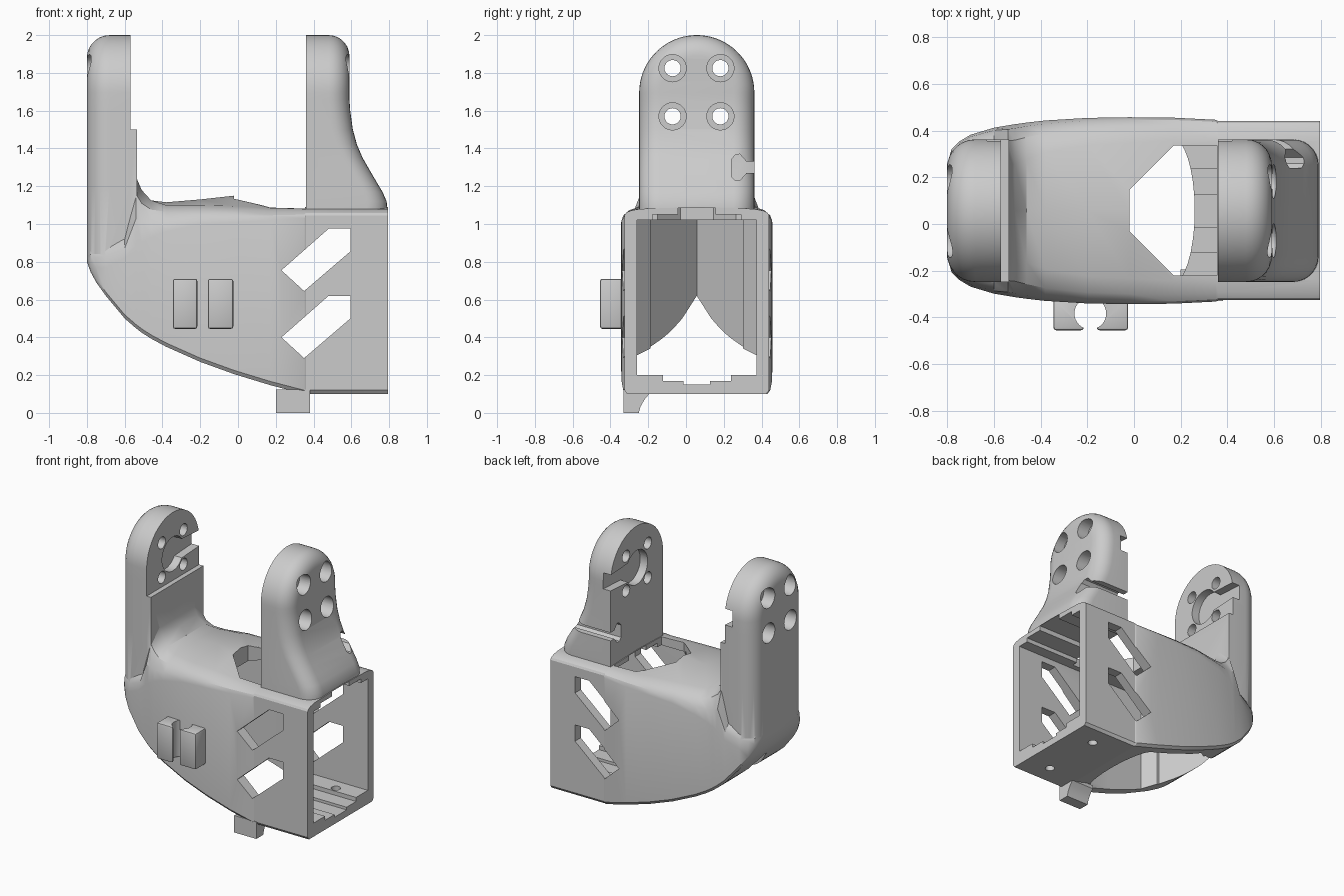
import bpy, bmesh
from math import sin, cos, pi

if "Cube" in bpy.data.objects:
    bpy.data.objects.remove(bpy.data.objects["Cube"])

CY = 0.057          # mid plane of the bracket in y
ARM_R, ARM_Z = 0.305, 1.695


def make(name, verts, faces):
    bm = bmesh.new()
    vs = [bm.verts.new(v) for v in verts]
    for f in faces:
        bm.faces.new([vs[i] for i in f])
    bmesh.ops.recalc_face_normals(bm, faces=bm.faces)
    me = bpy.data.meshes.new(name)
    bm.to_mesh(me)
    bm.free()
    ob = bpy.data.objects.new(name, me)
    bpy.context.collection.objects.link(ob)
    return ob


def prism(name, pts, axis, a, b):
    """Polygon extruded along an axis from a to b."""
    place = {'x': lambda p, h: (h, p[0], p[1]),
             'y': lambda p, h: (p[0], h, p[1]),
             'z': lambda p, h: (p[0], p[1], h)}[axis]
    n = len(pts)
    verts = [place(p, h) for h in (a, b) for p in pts]
    faces = [range(n), range(n, 2 * n)]
    faces += [(i, (i + 1) % n, n + (i + 1) % n, n + i) for i in range(n)]
    return make(name, verts, faces)


def rect(a0, a1, b0, b1):
    return [(a0, b0), (a1, b0), (a1, b1), (a0, b1)]


def disc(u, v, r, n=32):
    return [(u + r * cos(2 * pi * i / n), v + r * sin(2 * pi * i / n)) for i in range(n)]


def boolean(target, tool, op):
    tool.hide_render = True
    m = target.modifiers.new("bool", 'BOOLEAN')
    m.operation, m.object, m.solver = op, tool, 'EXACT'
    bpy.context.view_layer.objects.active = target
    bpy.ops.object.modifier_apply(modifier=m.name)
    bpy.data.objects.remove(tool)


def cut(target, pts, axis, a, b):
    boolean(target, prism("cutter", pts, axis, a, b), 'DIFFERENCE')


def arm(name, side, inner, outer_profile, bevel):
    """Upright lug with a round top and rounded outer edge; outer_profile is (z, x)."""
    outline = [(-1, z, x) for z, x in outer_profile]
    na = 36
    top_x = outer_profile[-1][1]
    arc = [pi - pi * i / (na - 1) for i in range(na)]
    outline += [(a, None, top_x) for a in arc]
    outline += [(1, z, x) for z, x in reversed(outer_profile)]
    n = len(outline)
    layers = [(0, None)] + [(bevel * (1 - cos(t)), bevel * (1 - sin(t)))
                            for t in [pi / 2 * k / 7 for k in range(8)]]
    verts = []
    for inset, back in layers:
        r = ARM_R - inset
        for a, z, x in outline:
            px = side * (inner if back is None else x - back)
            if z is None:
                verts.append((px, CY + r * cos(a), ARM_Z + r * sin(a)))
            else:
                verts.append((px, CY + a * r, z))
    faces = []
    last = len(layers) - 1
    for k in range(last):
        o, p = k * n, (k + 1) * n
        faces += [(o + i, o + i + 1, p + i + 1, p + i) for i in range(n - 1)]
        faces.append((o, p, p + n - 1, o + n - 1))
    for o in (0, last * n):
        faces += [(o + i, o + i + 1, o + n - 2 - i, o + n - 1 - i) for i in range(n // 2 - 1)]
    return make(name, verts, faces)


# Body: loft of cross-sections (x, half width, bottom, shoulder, top half width, top, ridge)
rows = [(-.80, .20, .80, .83, .16, .88, .88), (-.78, .265, .745, .80, .2, .9, .9),
        (-.75, .295, .69, .77, .22, .9, .9), (-.70, .325, .62, .77, .24, .92, .92),
        (-.60, .355, .50, .82, .24, .95, .95), (-.54, .365, .448, .88, .20, 1.25, 1.25),
        (-.51, .37, .425, .90, .20, 1.18, 1.18), (-.46, .377, .393, .93, .22, 1.125, 1.125),
        (-.38, .386, .35, .96, .25, 1.10, 1.115), (-.20, .397, .27, 1.0, .28, 1.10, 1.13),
        (-.02, .40, .205, 1.01, .29, 1.095, 1.15), (.17, .398, .147, 1.02, .30, 1.085, 1.11),
        (.35, .389, .10, 1.03, .30, 1.08, 1.09), (.36, .383, .10, 1.045, .30, 1.08, 1.09),
        (.795, .383, .10, 1.045, .30, 1.08, 1.09)]
verts = []
for x, w, zb, zs, t, zt, zr in rows:
    d, h = w - t, zt - zs
    half = [(w - .015, zb), (w, zb + .02), (w, zs), (w - .1 * d, zs + .4 * h),
            (w - .4 * d, zs + .75 * h), (t, zt)]
    verts += [(x, CY + y, z) for y, z in half] + [(x, CY, zr)]
    verts += [(x, CY - y, z) for y, z in reversed(half)]
m = 13
faces = [range(m), range(len(verts) - m, len(verts))]
for k in range(len(rows) - 1):
    faces += [(k * m + i, k * m + (i + 1) % m, (k + 1) * m + (i + 1) % m, (k + 1) * m + i)
              for i in range(m)]
bracket = make("bracket", verts, faces)

# Two upright arms, and the thicker lower plate of the left one
boolean(bracket, arm("left_arm", -1, .57, [(.84, .8), (1.2, .8), (1.6, .8)], .12), 'UNION')
flare = [(1.03, .78), (1.08, .79), (1.12, .787), (1.17, .765), (1.22, .735), (1.28, .70),
         (1.35, .66), (1.42, .63), (1.5, .608), (1.6, .594), (1.66, .59)]
boolean(bracket, arm("right_arm", 1, .36, flare, .11), 'UNION')
boolean(bracket, prism("arm_plate", rect(CY - .3045, CY + .3045, .86, 1.5), 'x', -.66, -.535), 'UNION')

# Hollow: box pocket from the right end, pointed well open at the bottom
W = .316
cut(bracket, rect(CY - W, CY + W, .2, 1.02), 'x', .0, .9)
well = [(-.7, CY), (-.38, CY - .245), (-.36, CY - .245), (-.28, CY - W)]
well += [(.16 + .1 * cos(a), CY + W * sin(a)) for a in [pi * (i / 16 - .5) for i in range(17)]]
well += [(-.28, CY + W), (-.36, CY + .245), (-.38, CY + .245)]
cut(bracket, well, 'z', -.2, 1.0205)
# Stepped floor and ceiling grooves
stepped = [(-.18, .17), (-.07, .17), (-.07, .15), (.07, .15), (.07, .17), (.18, .17),
           (.18, .5), (.235, .5), (.235, 1.05), (.1, 1.05), (.1, 1.085), (-.1, 1.085),
           (-.1, 1.05), (-.235, 1.05), (-.235, .5), (-.18, .5)]
cut(bracket, [(CY + y, z) for y, z in stepped], 'x', .1, .9)

# Slanted windows through both sides, top opening, floor screw holes
for dz in (0, -.355):
    window = [(.23, .755), (.35, .645), (.595, .855), (.595, .975), (.48, .975)]
    cut(bracket, [(x, z + dz) for x, z in window], 'y', -.6, .7)
cut(bracket, [(-.02, -.03), (.17, -.22), (.355, -.22), (.355, .335), (.17, .335), (-.02, .145)],
    'z', .9, 1.3)
for y in (-.17, .28):
    cut(bracket, disc(.6, y, .032, 20), 'z', 0, .3)

# Arm holes: four screws with counterbores, plus a horn-shaped recess on each inner face
for y in (CY - .128, CY + .125):
    for z in (1.57, 1.825):
        cut(bracket, disc(y, z, .043, 24), 'x', -1, 1)
        cut(bracket, disc(y, z, .072), 'x', .5, 1)
        cut(bracket, disc(y, z, .072), 'x', -1, -.71)
for a, b in ((-.63, -.53), (.3, .42)):
    cut(bracket, disc(CY, ARM_Z, .125), 'x', a, b)
    cut(bracket, [(CY, 1.62), (.5, 1.645), (.5, 1.745), (CY, 1.77)], 'x', a, b)
# Keyhole cable notch in the right arm
keyhole = [(.24, 1.25), (.26, 1.23), (.285, 1.23), (.32, 1.27), (.45, 1.27), (.45, 1.33),
           (.32, 1.33), (.285, 1.37), (.26, 1.365), (.24, 1.34)]
cut(bracket, keyhole, 'x', .3, .9)

# Cable clip on the front: two jaws around a round channel
for x0, x1, name in ((-.345, -.215, "left_clip_jaw"), (-.16, -.025, "right_clip_jaw")):
    jaw = prism(name, rect(x0, x1, -.455, -.32), 'z', .445, .71)
    bv = jaw.modifiers.new("bevel", 'BEVEL')
    bv.width, bv.segments = .012, 2
    bpy.context.view_layer.objects.active = jaw
    bpy.ops.object.modifier_apply(modifier="bevel")
    cut(jaw, disc(-.187, -.383, .068), 'z', .3, .9)

# Small hooked foot below the body
foot = [(-.33, 0), (-.25, 0), (-.24, .035), (-.22, .07), (-.195, .1), (-.195, .125), (-.33, .125)]
prism("bottom_foot", foot, 'x', .2, .38)

bpy.ops.object.select_all(action='DESELECT')
for ob in bpy.data.objects:
    ob.select_set(True)
bpy.context.view_layer.objects.active = bracket
bpy.ops.object.shade_smooth_by_angle(angle=pi / 6)
